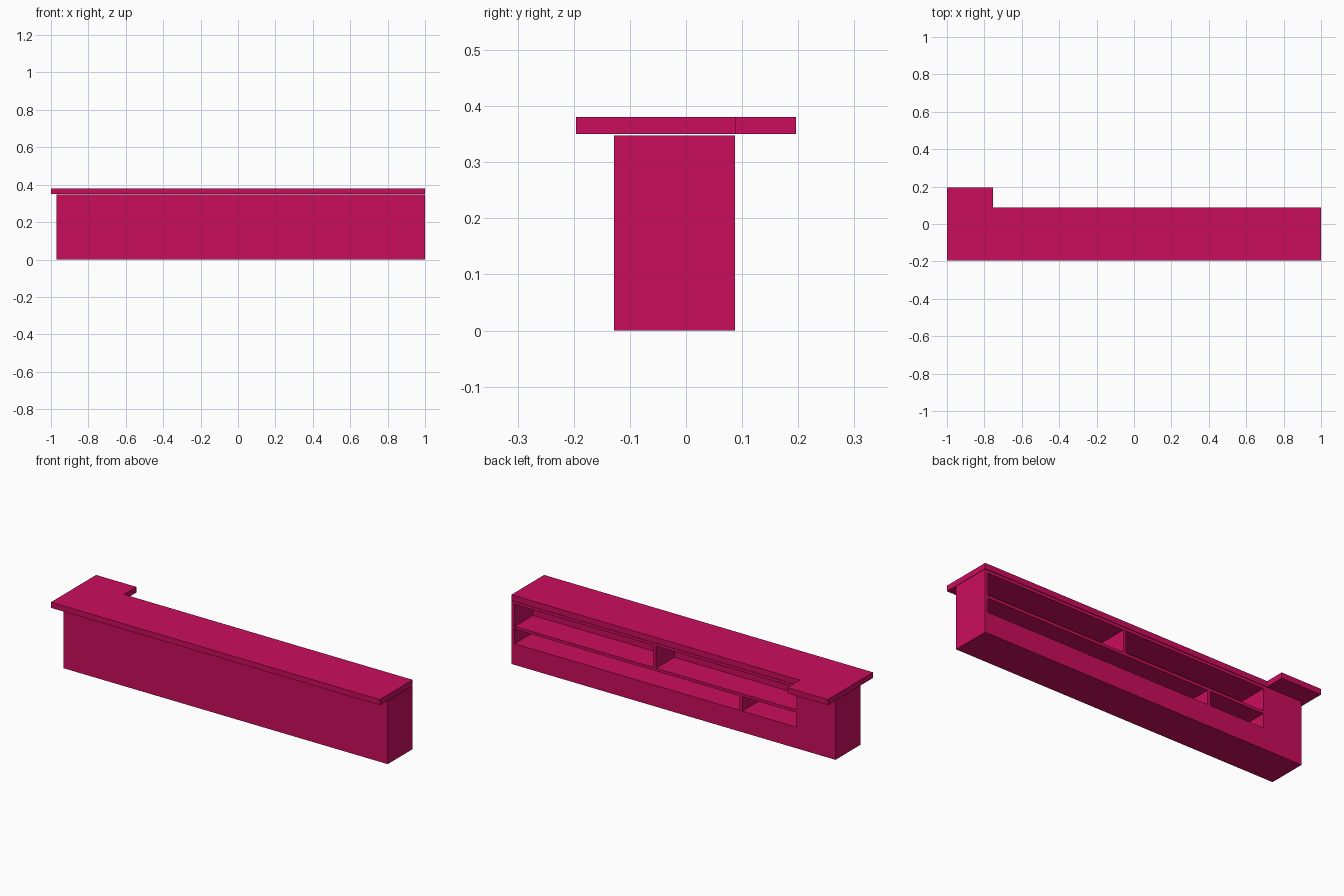
import bpy
import bmesh

cube = bpy.data.objects.get("Cube")
if cube:
    bpy.data.objects.remove(cube, do_unlink=True)

# Single lacquer colour
COLOUR = (0.59, 0.004, 0.107, 1.0)
paint = bpy.data.materials.new("raspberry_lacquer")
paint.use_nodes = True
paint.diffuse_color = COLOUR
paint.node_tree.nodes["Principled BSDF"].inputs["Base Color"].default_value = COLOUR


def prism(name, outline, z0, z1):
    """Extrude a plan outline from z0 up to z1."""
    bm = bmesh.new()
    base = bm.faces.new([bm.verts.new((x, y, z0)) for x, y in outline])
    top = bmesh.ops.extrude_face_region(bm, geom=[base])["geom"]
    verts = [v for v in top if isinstance(v, bmesh.types.BMVert)]
    bmesh.ops.translate(bm, verts=verts, vec=(0, 0, z1 - z0))
    bmesh.ops.recalc_face_normals(bm, faces=bm.faces)
    mesh = bpy.data.meshes.new(name)
    bm.to_mesh(mesh)
    bm.free()
    mesh.materials.append(paint)
    obj = bpy.data.objects.new(name, mesh)
    bpy.context.collection.objects.link(obj)
    return obj


def box(name, x, y, z):
    (x0, x1), (y0, y1) = x, y
    return prism(name, [(x0, y0), (x1, y0), (x1, y1), (x0, y1)], *z)


FRONT, BACK = -0.128, 0.087
INNER = -0.072                  # rear face of the front panel
BAY_X = (-0.733, 0.981)
FLOOR, SHELF_LOW, SHELF_TOP, CEILING = 0.116, 0.195, 0.211, 0.332

# Counter body with an open shelving bay cut into the back
body = box("counter_body", (-0.97, 1.0), (FRONT, BACK), (0, 0.348))
cutter = box("bay_cutter", BAY_X, (INNER, BACK + 0.1), (FLOOR, CEILING))
cutter.hide_render = True
cut = body.modifiers.new("bay", 'BOOLEAN')
cut.operation = 'DIFFERENCE'
cut.solver = 'EXACT'
cut.object = cutter
bpy.context.view_layer.objects.active = body
bpy.ops.object.modifier_apply(modifier=cut.name)
bpy.data.objects.remove(cutter, do_unlink=True)

# Long middle shelf and the two staggered dividers
DEPTH = (INNER, BACK - 0.001)
box("middle_shelf", BAY_X, DEPTH, (SHELF_LOW, SHELF_TOP))
box("upper_divider", (0.121, 0.138), DEPTH, (SHELF_TOP, CEILING))
box("lower_divider", (-0.403, -0.386), DEPTH, (FLOOR, SHELF_LOW))

# L-shaped worktop with a short return at one end
prism("worktop", [(-1, -0.196), (1, -0.196), (1, 0.088), (-0.755, 0.088),
                  (-0.755, 0.196), (-1, 0.196)], 0.35, 0.381)
